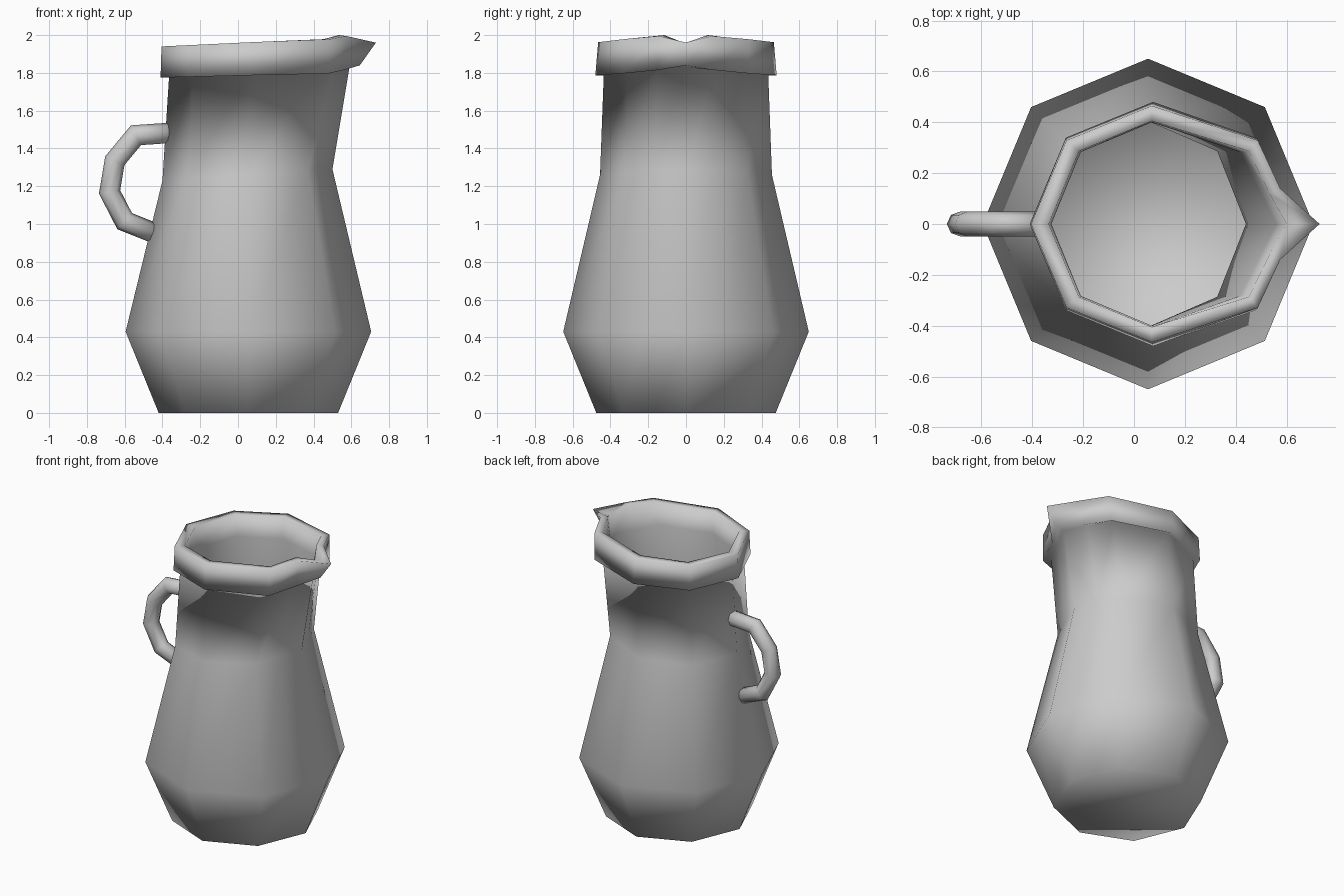
import bpy, bmesh, math
from mathutils import Vector

if "Cube" in bpy.data.objects:
    bpy.data.objects.remove(bpy.data.objects["Cube"])


def make_object(name, bm):
    bmesh.ops.recalc_face_normals(bm, faces=bm.faces)
    for f in bm.faces:
        f.smooth = True
    me = bpy.data.meshes.new(name)
    bm.to_mesh(me)
    bm.free()
    ob = bpy.data.objects.new(name, me)
    bpy.context.collection.objects.link(ob)
    return ob


def loft(bm, rings, closed=False):
    vs = [[bm.verts.new(p) for p in r] for r in rings]
    n = len(vs[0])
    for a, b in zip(vs, vs[1:]):
        for i in range(n):
            j = (i + 1) % n
            bm.faces.new((a[i], a[j], b[j], b[i]))
    bm.faces.new(vs[0])
    bm.faces.new(vs[-1])


def ring(cx, left, right, ry, z_left, z_right):
    """Octagon with separate left and right reach and a tilted height."""
    pts = []
    for k in range(8):
        a = k * math.pi / 4
        c, s = math.cos(a), math.sin(a)
        r = right if c > 0 else left
        z = z_left + (z_right - z_left) * (c + 1) / 2
        pts.append(Vector((cx + r * c, ry * s, z)))
    return pts


def lip_ring(cx, left, right, ry, z_left, z_right, tip, shoulder):
    """Octagon plus two shoulder points beside a pulled-out spout tip."""
    pts = ring(cx, left, right, ry, z_left, z_right)
    pts[0] = Vector((tip[0], 0, tip[1]))
    sx, sy, sz = shoulder
    return [pts[0], Vector((sx, sy, sz))] + pts[1:] + [Vector((sx, -sy, sz))]


def plain_ring(*args):
    """Octagon subdivided on the spout side so it joins the lip rings."""
    p = ring(*args)
    return [p[0], (p[0] + p[1]) / 2] + p[1:] + [(p[0] + p[7]) / 2]


# Jug: outer wall, rim with spout, then the inner wall down to the floor
rings = [
    plain_ring(0.055, 0.475, 0.475, 0.475, 0.0, 0.0),
    plain_ring(0.055, 0.65, 0.65, 0.65, 0.43, 0.43),
    plain_ring(0.055, 0.455, 0.445, 0.455, 1.23, 1.29),
    plain_ring(0.07, 0.435, 0.52, 0.435, 1.78, 1.83),
    lip_ring(0.075, 0.485, 0.57, 0.48, 1.775, 1.80, (0.645, 1.84), (0.56, 0.15, 1.815)),
    lip_ring(0.07, 0.475, 0.59, 0.465, 1.94, 1.985, (0.73, 1.96), (0.575, 0.14, 1.995)),
    lip_ring(0.07, 0.405, 0.54, 0.405, 1.94, 1.985, (0.60, 1.955), (0.535, 0.115, 2.0)),
    plain_ring(0.07, 0.395, 0.49, 0.40, 1.79, 1.83),
    plain_ring(0.055, 0.405, 0.385, 0.405, 1.23, 1.29),
    plain_ring(0.055, 0.60, 0.60, 0.60, 0.44, 0.44),
    plain_ring(0.055, 0.44, 0.44, 0.44, 0.05, 0.05),
]
bm = bmesh.new()
loft(bm, rings)
make_object("jug_body", bm)

# Handle: octagonal tube swept along a path in the xz plane
path = [Vector((x, 0, z)) for x, z in (
    (-0.365, 1.482), (-0.54, 1.47), (-0.652, 1.335),
    (-0.68, 1.17), (-0.60, 1.015), (-0.45, 0.955))]
sections = []
for i, p in enumerate(path):
    d1 = (path[min(i + 1, len(path) - 1)] - p).normalized()
    d0 = (p - path[max(i - 1, 0)]).normalized()
    t = (d0 + d1).normalized()
    side = Vector((t.z, 0, -t.x))
    widen = 1 / max(0.8, t.dot(d1 if i == 0 else d0))
    sections.append([p + side * (0.054 * widen * math.cos(k * math.pi / 4))
                     + Vector((0, 0.05 * math.sin(k * math.pi / 4), 0))
                     for k in range(8)])
bm = bmesh.new()
loft(bm, sections)
make_object("handle", bm)
